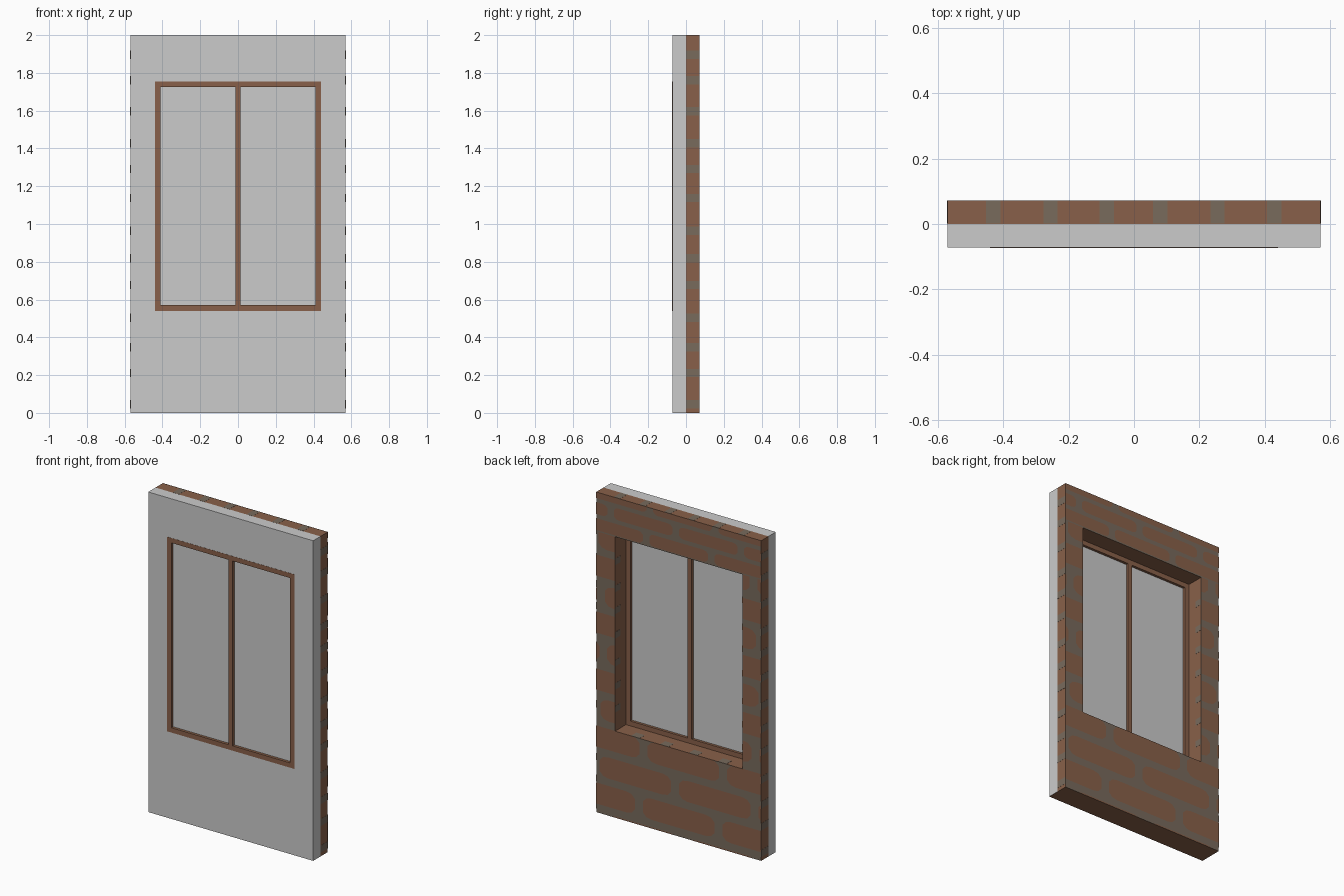
import bpy, bmesh, math

if "Cube" in bpy.data.objects:
    bpy.data.objects.remove(bpy.data.objects["Cube"])

W, D, H = 0.57, 0.072, 2.0            # half width, half depth, height
OX, Z0, Z1 = 0.44, 0.54, 1.755        # window opening
E = 0.0008                            # lift of the painted plates


def material(name, rgb):
    m = bpy.data.materials.new(name)
    m.diffuse_color = (*rgb, 1)
    m.use_nodes = True
    m.node_tree.nodes["Principled BSDF"].inputs["Base Color"].default_value = m.diffuse_color
    return m


PLASTER = material("pale grey plaster", (0.60, 0.60, 0.60))
BRICK = material("brick brown", (0.25, 0.118, 0.067))
MORTAR = material("mortar grey brown", (0.188, 0.145, 0.108))


def finish(name, bm, mats):
    me = bpy.data.meshes.new(name)
    bm.to_mesh(me)
    bm.free()
    for m in mats:
        me.materials.append(m)
    ob = bpy.data.objects.new(name, me)
    bpy.context.collection.objects.link(ob)
    return ob


def add_box(bm, x0, x1, y0, y1, z0, z1):
    vs = bmesh.ops.create_cube(bm, size=1)["verts"]
    for v in vs:
        v.co = ((x0 + x1) / 2 + v.co.x * (x1 - x0),
                (y0 + y1) / 2 + v.co.y * (y1 - y0),
                (z0 + z1) / 2 + v.co.z * (z1 - z0))


def ring(name, outer, inner, y0, y1, mats, rule=None):
    """Rectangular ring; outer and inner are (x half, z low, z high)."""
    bm = bmesh.new()

    def loop(r, y):
        x, a, b = r
        return [bm.verts.new(p) for p in
                ((-x, y, a), (x, y, a), (x, y, b), (-x, y, b))]
    of, inf, ob, inb = loop(outer, y0), loop(inner, y0), loop(outer, y1), loop(inner, y1)
    for i in range(4):
        j = (i + 1) % 4
        for a, b in ((of, inf), (inf, inb), (inb, ob), (ob, of)):
            bm.faces.new((a[i], a[j], b[j], b[i]))
    bmesh.ops.recalc_face_normals(bm, faces=bm.faces)
    if rule:
        for f in bm.faces:
            f.material_index = rule(f)
    return finish(name, bm, mats)


# Wall: plaster leaf in front, brick leaf behind
def reveal_or_base(f):
    c = f.calc_center_median()
    in_opening = abs(f.normal.y) < 0.5 and abs(c.x) < W - 0.05 and 0.1 < c.z < H - 0.1
    return 1 if in_opening or f.normal.z < -0.5 else 0


def back_face(f):
    return 1 if f.normal.y > 0.5 else 0


ring("plaster_leaf", (W, 0, H), (OX, Z0, Z1), -D, 0, [PLASTER, BRICK], reveal_or_base)
ring("brick_leaf", (W, 0, H), (OX, Z0, Z1), 0, D, [BRICK, MORTAR], back_face)

# Window frame, mullion and panes
ring("window_frame", (OX, Z0, Z1), (OX - 0.03, Z0 + 0.03, Z1 - 0.03),
     -D - 0.001, -0.036, [BRICK])
bm = bmesh.new()
add_box(bm, -0.014, 0.014, -D - 0.001, -0.036, Z0 + 0.02, Z1 - 0.02)
finish("mullion", bm, [BRICK])
bm = bmesh.new()
add_box(bm, -OX + 0.02, OX - 0.02, -0.056, -0.052, Z0 + 0.02, Z1 - 0.02)
finish("window_panes", bm, [PLASTER])


# Brick faces painted on the back, clipped to the wall around the opening
def clip(poly, axis, limit, sign):
    out = []
    for a, b in zip(poly, poly[1:] + poly[:1]):
        da, db = sign * (limit - a[axis]), sign * (limit - b[axis])
        if da >= 0:
            out.append(a)
        if da * db < 0:
            t = da / (da - db)
            out.append(tuple(a[k] + t * (b[k] - a[k]) for k in (0, 1)))
    return out


def brick_outline(cx, cz, l, h):
    s = [(l / 2, -h / 4), (l / 2, h / 4), (l / 2 - h * 0.18, h / 2 - h * 0.06),
         (l / 2 - h * 0.45, h / 2)]
    pts = s + [(-x, z) for x, z in s[::-1]]
    pts += [(-l / 2, -h / 4), (-l / 2 + h * 0.18, -h * 0.44), (-l / 2 + h * 0.45, -h / 2),
            (l / 2 - h * 0.45, -h / 2), (l / 2 - h * 0.18, -h * 0.44)]
    clean = []
    for p in pts:
        if p not in clean:
            clean.append(p)
    return [(cx + x, cz + z) for x, z in clean]


def paint_bricks(bm, x0, x1, z0, z1, length, height, base):
    for r in range(-1, 13):
        cz = base + r * height
        for c in range(-4, 5):
            cx = (c + 0.5 * (r % 2) + 0.06 * math.sin(r * 2.3)) * length
            p = brick_outline(cx, cz, length * 0.9, height * 0.74)
            for axis, lim, sign in ((0, x0, -1), (0, x1, 1), (1, z0, -1), (1, z1, 1)):
                p = clip(p, axis, lim, sign) if p else p
            if len(p) > 2:
                bm.faces.new([bm.verts.new((x, D + E, z)) for x, z in reversed(p)])


bm = bmesh.new()
paint_bricks(bm, -W, W, 0, Z0, 0.55, 0.178, 0.12)
paint_bricks(bm, -W, -OX, Z0, Z1, 0.55, 0.178, 0.12)
paint_bricks(bm, OX, W, Z0, Z1, 0.55, 0.178, 0.12)
paint_bricks(bm, -W, W, Z1, H, 0.45, 0.1, 1.80)
for f in bm.faces:
    f.normal_update()
    if f.normal.y < 0:
        f.normal_flip()
finish("back_bricks", bm, [BRICK])

# Mortar joints across the edges of the brick leaf and the reveals
bm = bmesh.new()
for x in (-0.43, -0.255, -0.083, 0.08, 0.255, 0.428):
    add_box(bm, x - 0.022, x + 0.022, 0.001, D, H - E, H + E)
for i in range(13):
    z = 0.045 + i * 0.155 + 0.012 * math.sin(i * 1.9)
    for s in (-1, 1):
        add_box(bm, s * W - E, s * W + E, 0.001, D, z - 0.022, z + 0.022)
        if Z0 + 0.03 < z < Z1 - 0.03:
            add_box(bm, s * OX - E, s * OX + E, 0.02, D, z - 0.02, z + 0.02)
for x in (-0.3, -0.1, 0.1, 0.3):
    add_box(bm, x - 0.03, x + 0.03, 0.02, D, Z0 - E, Z0 + E)
finish("mortar_joints", bm, [MORTAR])
